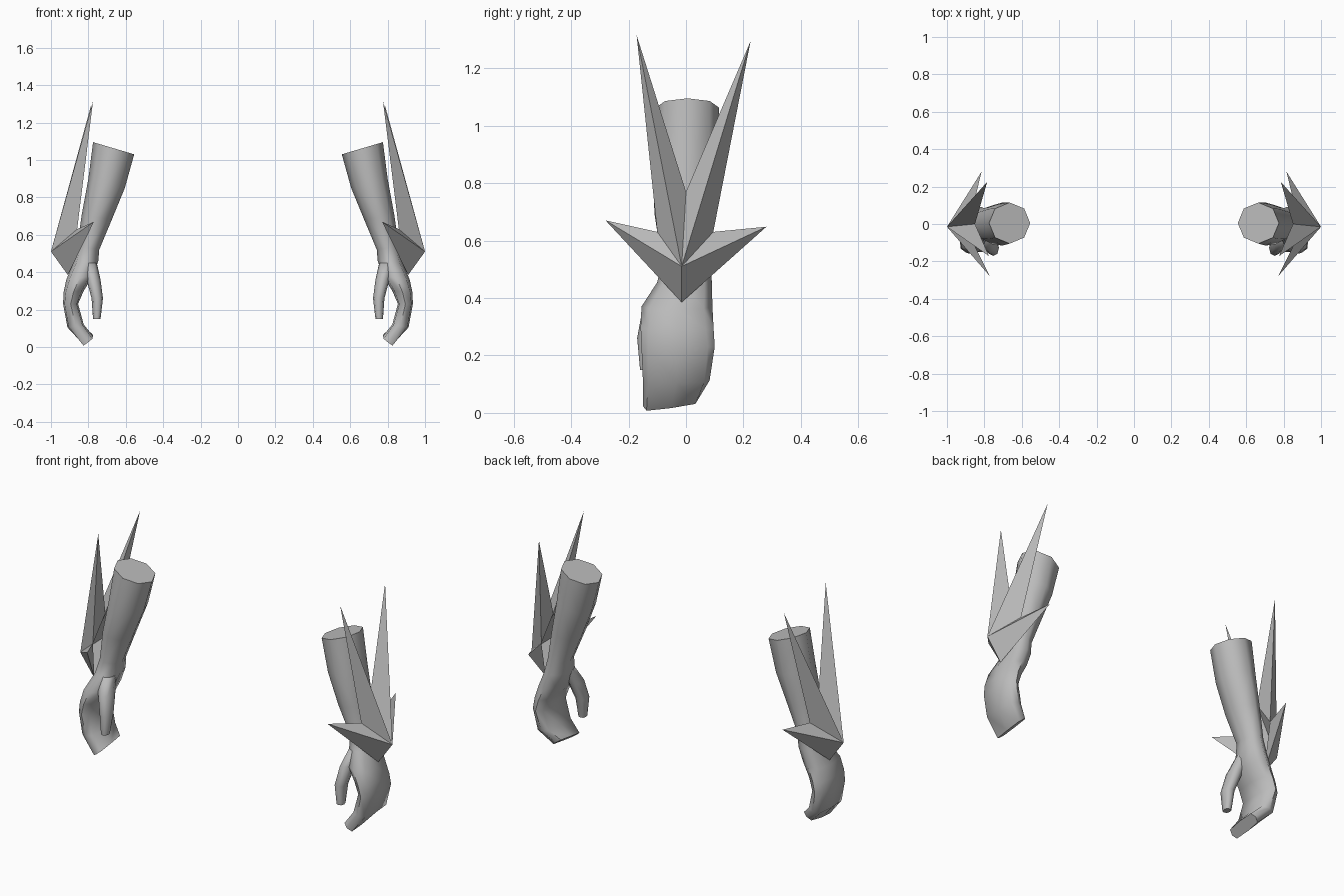
import bpy, bmesh, math
from mathutils import Vector

if "Cube" in bpy.data.objects:
    bpy.data.objects.remove(bpy.data.objects["Cube"])

grey = bpy.data.materials.new("plain_grey")
grey.diffuse_color = (0.5, 0.5, 0.5, 1)
grey.use_nodes = True
grey.node_tree.nodes["Principled BSDF"].inputs["Base Color"].default_value = grey.diffuse_color


def finish(name, bm, angle):
    """Turn a bmesh into a mirrored, shaded object."""
    bmesh.ops.recalc_face_normals(bm, faces=bm.faces)
    me = bpy.data.meshes.new(name)
    bm.to_mesh(me)
    bm.free()
    me.materials.append(grey)
    ob = bpy.data.objects.new(name, me)
    bpy.context.collection.objects.link(ob)
    bpy.ops.object.select_all(action='DESELECT')
    ob.select_set(True)
    bpy.context.view_layer.objects.active = ob
    bpy.ops.object.shade_smooth_by_angle(angle=math.radians(angle))
    mir = ob.modifiers.new("other_side", 'MIRROR')
    mir.use_mirror_merge = False
    return ob


def loft(name, rings, sides=8):
    """Ring: inner x, z, outer x, z, front y, back y, squareness power, slope of z along y."""
    bm = bmesh.new()
    loops = []
    for xi, zi, xo, zo, y0, y1, p, slope in rings:
        loop = []
        for k in range(sides):
            a = 2 * math.pi * k / sides
            c, s = (math.copysign(abs(v) ** p, v) if abs(v) > 1e-6 else 0
                    for v in (math.cos(a), math.sin(a)))
            y = (y0 + y1) / 2 + s * (y1 - y0) / 2
            loop.append(bm.verts.new(((xi + xo) / 2 + c * (xo - xi) / 2, y,
                                      (zi + zo) / 2 + c * (zo - zi) / 2 + slope * (y - y0))))
        loops.append(loop)
    for a, b in zip(loops, loops[1:]):
        for k in range(sides):
            j = (k + 1) % sides
            bm.faces.new((a[k], a[j], b[j], b[k]))
    bm.faces.new(loops[0])
    bm.faces.new(loops[-1])
    return finish(name, bm, 62)


# Forearm, wrist and mitten-shaped hand
loft("arm_and_hand", [
    (.555, 1.03, .775, 1.095, -.105, .115, 1, 0),
    (.605, .85, .800, .90, -.115, .115, 1, 0),
    (.675, .68, .835, .71, -.110, .100, 1, 0),
    (.742, .52, .860, .54, -.085, .085, 1, 0),
    (.747, .46, .882, .45, -.100, .090, .9, 0),
    (.775, .38, .918, .36, -.155, .092, .8, 0),
    (.825, .30, .933, .29, -.158, .096, .7, 0),
    (.855, .23, .935, .23, -.155, .100, .6, 0),
    (.825, .12, .912, .105, -.150, .082, .5, 0),
    (.775, .045, .830, .003, -.150, .045, .4, .14),
])

# Thumb hanging on the inner front side
loft("thumb", [
    (.755, .45, .840, .45, -.095, .00, 1, 0),
    (.735, .36, .815, .38, -.150, -.04, 1, 0),
    (.722, .26, .783, .26, -.170, -.085, .9, 0),
    (.735, .15, .775, .15, -.160, -.110, .8, 0),
])

# Spiked guard: two tall spikes and two side wings meeting at the outer point
point = (1.0, -.015, .51)
notch = (.85, 0, .77)
base = (.91, -.015, .385)
bm = bmesh.new()
for rim, spike, wing in (
        ((.86, -.10, .63), (.775, -.172, 1.315), (.77, -.28, .67)),
        ((.86, .095, .63), (.785, .225, 1.295), (.815, .28, .648))):
    for corners in ((point, rim, notch, spike), (point, rim, base, wing)):
        v = [bm.verts.new(Vector(c)) for c in corners]
        for tri in ((0, 1, 2), (0, 1, 3), (1, 2, 3), (2, 0, 3)):
            bm.faces.new([v[i] for i in tri])
finish("spiked_guard", bm, 20)
